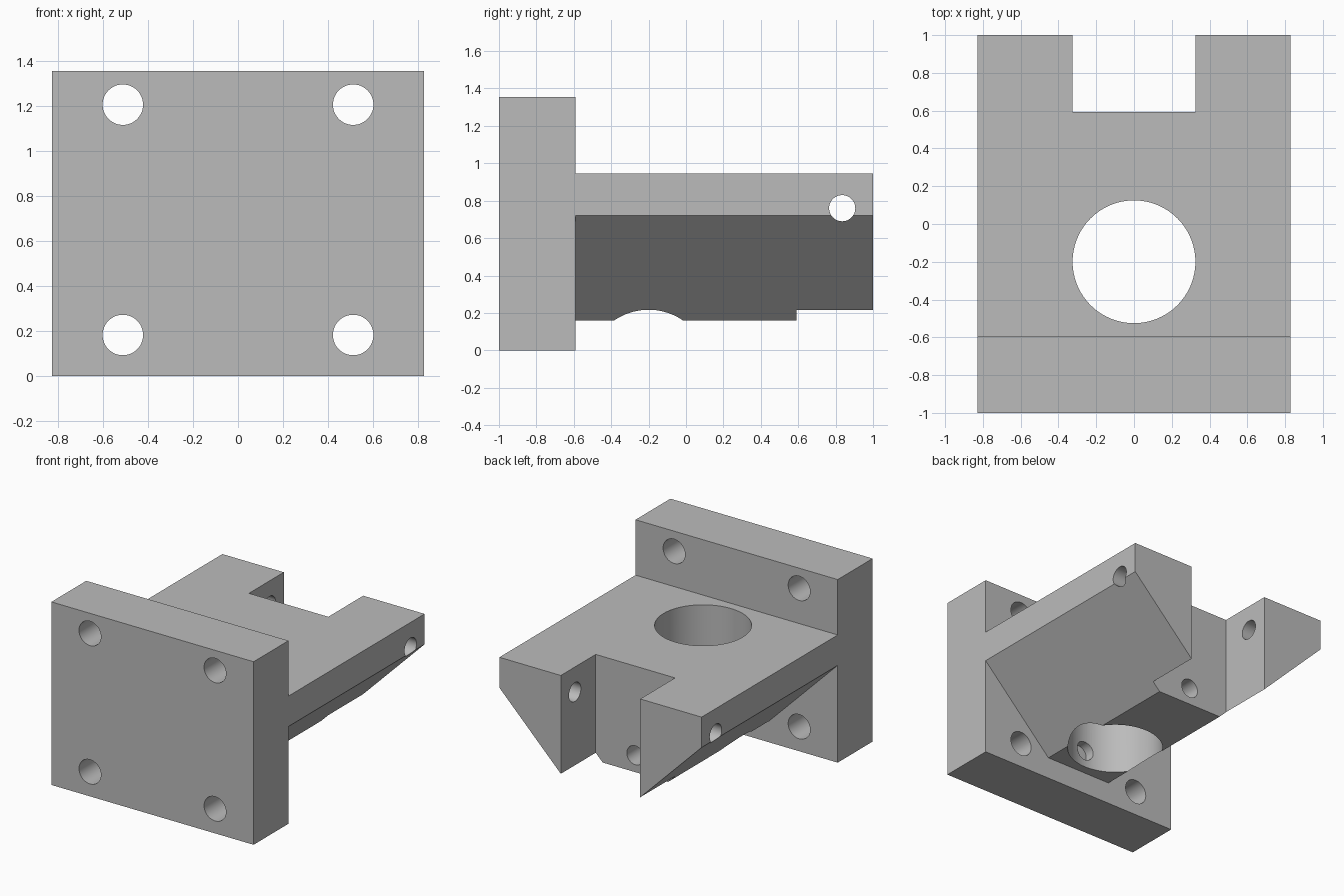
import bpy
import bmesh
import math
from mathutils import Matrix

default = bpy.data.objects.get("Cube")
if default:
    bpy.data.objects.remove(default, do_unlink=True)

grey = bpy.data.materials.new("machined_grey")
grey.use_nodes = True
COLOUR = (0.5, 0.5, 0.5, 1)
grey.diffuse_color = COLOUR
grey.node_tree.nodes["Principled BSDF"].inputs["Base Color"].default_value = COLOUR

HALF_W, BACK, PLATE_BACK = 0.828, 1.0, -0.592
SLOT_HALF, SLOT_FRONT = 0.325, 0.592


def finish(name, bm):
    bmesh.ops.recalc_face_normals(bm, faces=bm.faces)
    mesh = bpy.data.meshes.new(name)
    bm.to_mesh(mesh)
    bm.free()
    mesh.materials.append(grey)
    obj = bpy.data.objects.new(name, mesh)
    bpy.context.collection.objects.link(obj)
    return obj


def extrude_profile(name, points, y0, y1):
    """Extrude an x-z outline along y."""
    bm = bmesh.new()
    face = bm.faces.new([bm.verts.new((x, y0, z)) for x, z in points])
    result = bmesh.ops.extrude_face_region(bm, geom=[face])
    moved = [v for v in result["geom"] if isinstance(v, bmesh.types.BMVert)]
    bmesh.ops.translate(bm, verts=moved, vec=(0, y1 - y0, 0))
    return finish(name, bm)


def box(name, half_w, y0, y1, z0, z1):
    return extrude_profile(
        name, [(-half_w, z0), (half_w, z0), (half_w, z1), (-half_w, z1)], y0, y1)


def cylinder(name, axis, centre, radius, length, sides=48):
    bm = bmesh.new()
    bmesh.ops.create_cone(bm, cap_ends=True, segments=sides,
                          radius1=radius, radius2=radius, depth=length)
    turn = {"X": Matrix.Rotation(math.pi / 2, 4, "Y"),
            "Y": Matrix.Rotation(math.pi / 2, 4, "X"),
            "Z": Matrix.Identity(4)}[axis]
    bmesh.ops.transform(bm, matrix=Matrix.Translation(centre) @ turn, verts=bm.verts)
    return finish(name, bm)


def combine(target, tool, operation):
    mod = target.modifiers.new(tool.name, "BOOLEAN")
    mod.operation, mod.solver, mod.object = operation, "EXACT", tool
    bpy.ops.object.select_all(action="DESELECT")
    bpy.context.view_layer.objects.active = target
    target.select_set(True)
    bpy.ops.object.modifier_apply(modifier=mod.name)
    bpy.data.objects.remove(tool, do_unlink=True)


# Mounting plate
bracket = box("mounting_bracket", HALF_W, -1, PLATE_BACK, 0, 1.355)

# Arm with chamfered underside, overlapping into the plate
half = [(HALF_W, 0.945), (HALF_W, 0.72), (0.268, 0.16)]
outline = half + [(-x, z) for x, z in reversed(half)]
combine(bracket, extrude_profile("arm", outline, -0.8, BACK), "UNION")

# Rear slot and vertical bore
combine(bracket, box("slot", SLOT_HALF, SLOT_FRONT, 1.2, 0.05, 1.1), "DIFFERENCE")
combine(bracket, cylinder("bore", "Z", (0, -0.2, 0.6), SLOT_HALF, 1.2, 96), "DIFFERENCE")

# Cross hole through both prongs
combine(bracket, cylinder("cross_hole", "X", (0, 0.835, 0.76), 0.07, 2), "DIFFERENCE")

# Lengthwise hole from the slot to the back of the plate
middle = (PLATE_BACK + 0.8) / 2
combine(bracket, cylinder("long_hole", "Y", (0, middle, 0.285), 0.07,
                          0.8 - PLATE_BACK), "DIFFERENCE")

# Four plate bolt holes
for x in (-0.512, 0.512):
    for z in (0.182, 1.206):
        combine(bracket, cylinder("bolt_hole", "Y", (x, -0.8, z), 0.09, 0.7), "DIFFERENCE")

bpy.ops.object.shade_smooth_by_angle(angle=math.radians(30))
